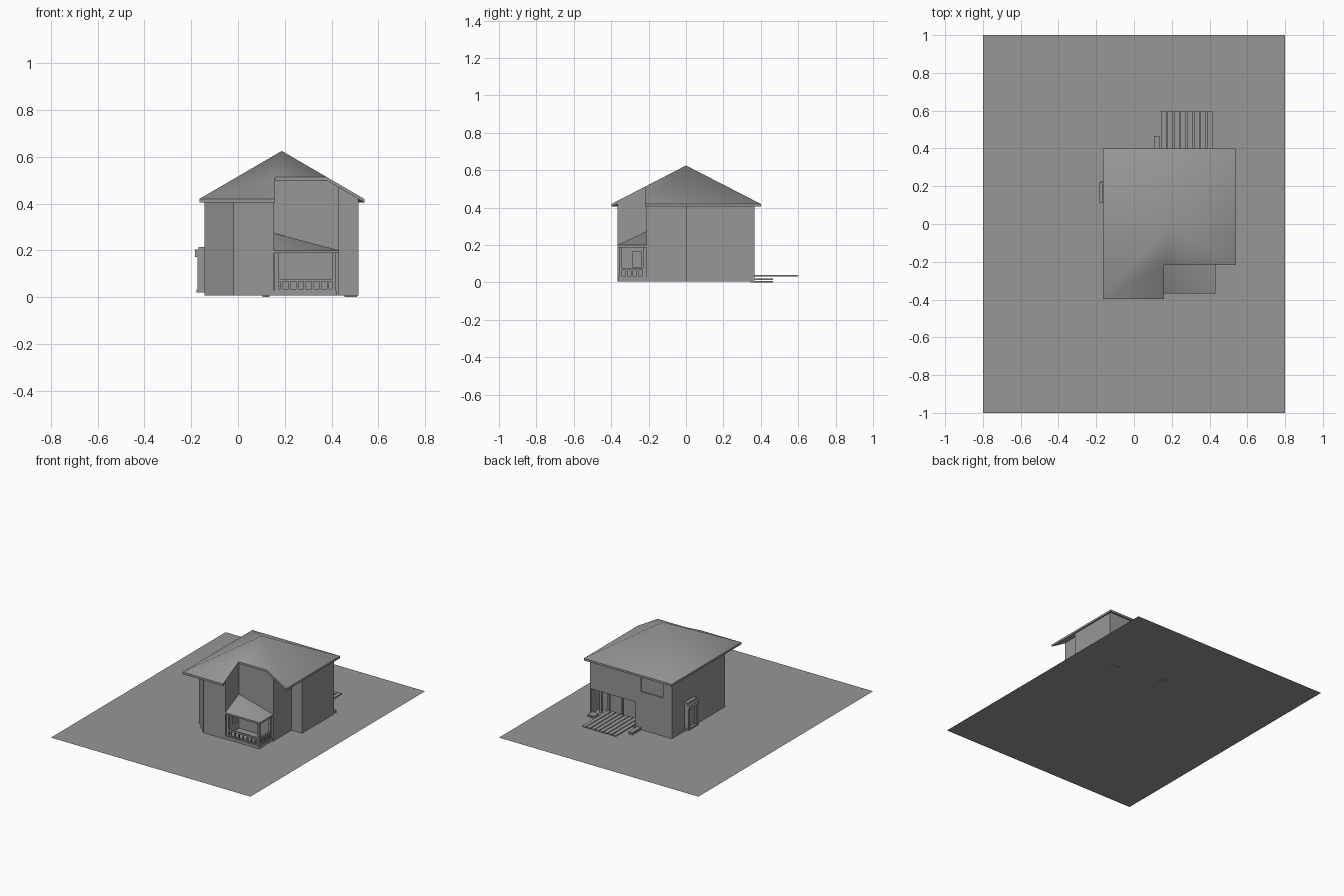
import bpy, bmesh, math

if "Cube" in bpy.data.objects:
    bpy.data.objects.remove(bpy.data.objects["Cube"])

grey = bpy.data.materials.new("dark_grey")
grey.diffuse_color = (.31, .31, .31, 1)
grey.use_nodes = True
grey.node_tree.nodes["Principled BSDF"].inputs["Base Color"].default_value = grey.diffuse_color


def mesh_obj(name, verts, faces):
    me = bpy.data.meshes.new(name)
    me.from_pydata(verts, [], faces)
    me.materials.append(grey)
    bm = bmesh.new()
    bm.from_mesh(me)
    if len(bm.faces) > 1:
        bmesh.ops.recalc_face_normals(bm, faces=bm.faces)
    bm.to_mesh(me)
    bm.free()
    ob = bpy.data.objects.new(name, me)
    bpy.context.collection.objects.link(ob)
    return ob


def prism(name, outline, z0, z1):
    n = len(outline)
    verts = [(x, y, z0) for x, y in outline] + [(x, y, z1) for x, y in outline]
    faces = [tuple(range(n)), tuple(range(n, 2 * n))]
    faces += [(i, (i + 1) % n, n + (i + 1) % n, n + i) for i in range(n)]
    return mesh_obj(name, verts, faces)


def box(name, x0, x1, y0, y1, z0, z1):
    return prism(name, [(x0, y0), (x1, y0), (x1, y1), (x0, y1)], z0, z1)


def activate(ob):
    bpy.ops.object.select_all(action='DESELECT')
    ob.select_set(True)
    bpy.context.view_layer.objects.active = ob


def boolean(ob, helper, op='DIFFERENCE'):
    m = ob.modifiers.new(helper.name, 'BOOLEAN')
    m.operation, m.solver, m.object = op, 'EXACT', helper
    activate(ob)
    bpy.ops.object.modifier_apply(modifier=m.name)
    bpy.data.objects.remove(helper)


def smooth(ob, degrees):
    activate(ob)
    bpy.ops.object.shade_smooth_by_angle(angle=math.radians(degrees))


def spire(name, rect, z_base, z_eave, z_top):
    # four-sided roof volume on straight sides
    x0, x1, y0, y1 = rect
    c = [(x0, y0), (x1, y0), (x1, y1), (x0, y1)]
    v = [(x, y, z_base) for x, y in c] + [(x, y, z_eave) for x, y in c]
    v.append(((x0 + x1) / 2, (y0 + y1) / 2, z_top))
    f = [(0, 1, 2, 3)]
    for i in range(4):
        j = (i + 1) % 4
        f += [(i, j, 4 + j, 4 + i), (4 + i, 4 + j, 8)]
    return mesh_obj(name, v, f)


# lot
mesh_obj("lot", [(-.8, -1, .005), (.8, -1, .005), (.8, 1, .005), (-.8, 1, .005)], [(0, 1, 2, 3)])

# walls, clipped to the underside of the roof
ROOF = (-.165, .54, -.398, .4)
walls = prism("walls", [(-.143, .365), (-.143, -.245), (-.02, -.365), (.155, -.365), (.155, -.21),
                        (.43, -.21), (.43, 0), (.515, 0), (.515, .365)], .006, .65)
boolean(walls, spire("under_roof_helper", ROOF, -.1, .409, .614), 'INTERSECT')
boolean(walls, box("back_opening_cutter", .155, .507, .26, .5, .012, .195))
boolean(walls, box("back_window_cutter", -.07, .107, .355, .5, .281, .39))
boolean(walls, box("side_door_cutter", .145, .2, -.285, -.24, .08, .165))

# hipped roof shell with a notch over the porch
x0, x1, y0, y1 = ROOF
c = [(x0, y0), (x1, y0), (x1, y1), (x0, y1)]
verts = [(x, y, .405) for x, y in c] + [(x, y, .42) for x, y in c]
verts += [((x0 + x1) / 2, 0, .61), ((x0 + x1) / 2, 0, .625)]
faces = []
for i in range(4):
    j = (i + 1) % 4
    faces += [(i, j, 4 + j, 4 + i), (j, i, 8), (4 + i, 4 + j, 9)]
roof = mesh_obj("roof", verts, faces)
boolean(roof, box("roof_notch_cutter", .158, .8, -.6, -.218, .2, .8))
smooth(roof, 45)

# porch roof leaning into the corner
PX0, PX1, PY0, PY1 = .155, .432, -.367, -.21
pc = [(PX0, PY0), (PX1, PY0), (PX1, PY1), (PX0, PY1)]
porch_roof = mesh_obj(
    "porch_roof",
    [(x, y, .188) for x, y in pc] + [(x, y, .2) for x, y in pc[:3]] + [(PX0, PY1, .273)],
    [(0, 1, 2, 3), (0, 1, 5, 4), (1, 2, 6, 5), (2, 3, 7, 6), (3, 0, 4, 7), (4, 5, 7), (5, 6, 7)])
smooth(porch_roof, 45)

# porch deck, posts and railing
box("porch_deck", .155, .422, -.362, -.21, .006, .027)
for i, (x, y) in enumerate([(.157, -.358), (.402, -.358), (.402, -.226)]):
    box(f"porch_post_{i}", x, x + .016, y, y + .016, .027, .19)
for z0, z1, tag in [(.066, .077, "top"), (.027, .034, "bottom")]:
    box(f"porch_front_{tag}_rail", .157, .418, -.356, -.344, z0, z1)
    box(f"porch_side_{tag}_rail", .404, .416, -.356, -.21, z0, z1)
for i in range(7):
    x = .187 + i * .033
    box(f"front_baluster_{i}", x - .005, x + .005, -.355, -.345, .03, .068)
for i in range(4):
    y = -.318 + i * .029
    box(f"side_baluster_{i}", .405, .415, y - .005, y + .005, .03, .068)

# back terrace slats
for i in range(8):
    x = .144 + i * .0345
    box(f"terrace_slat_{i}", x, x + .029, .30, .598, .032, .041)

# mullions in the back opening
for i, x in enumerate([.17, .29, .40, .46]):
    box(f"back_door_post_{i}", x, x + .014, .295, .312, .012, .195)
box("back_door_head", .155, .507, .295, .31, .175, .195)

# low steps by the terrace
for i, (x, w, ya, yb) in enumerate([(.105, .03, .36, .465), (.455, .055, .345, .398)]):
    box(f"step_upper_{i}", x, x + w, ya, yb, .013, .021)
    box(f"step_lower_{i}", x, x + w, ya, yb, 0, .008)

# projecting window on the left wall
box("left_window_panel", -.16, -.14, .12, .215, .03, .205)
for i, y in enumerate([.115, .203]):
    box(f"left_window_jamb_{i}", -.173, -.14, y, y + .017, .025, .18)
box("left_window_sill", -.177, -.14, .11, .225, .02, .032)
box("left_window_head", -.183, -.14, .11, .22, .172, .203)
box("left_window_cap", -.168, -.14, .115, .22, .203, .215)
